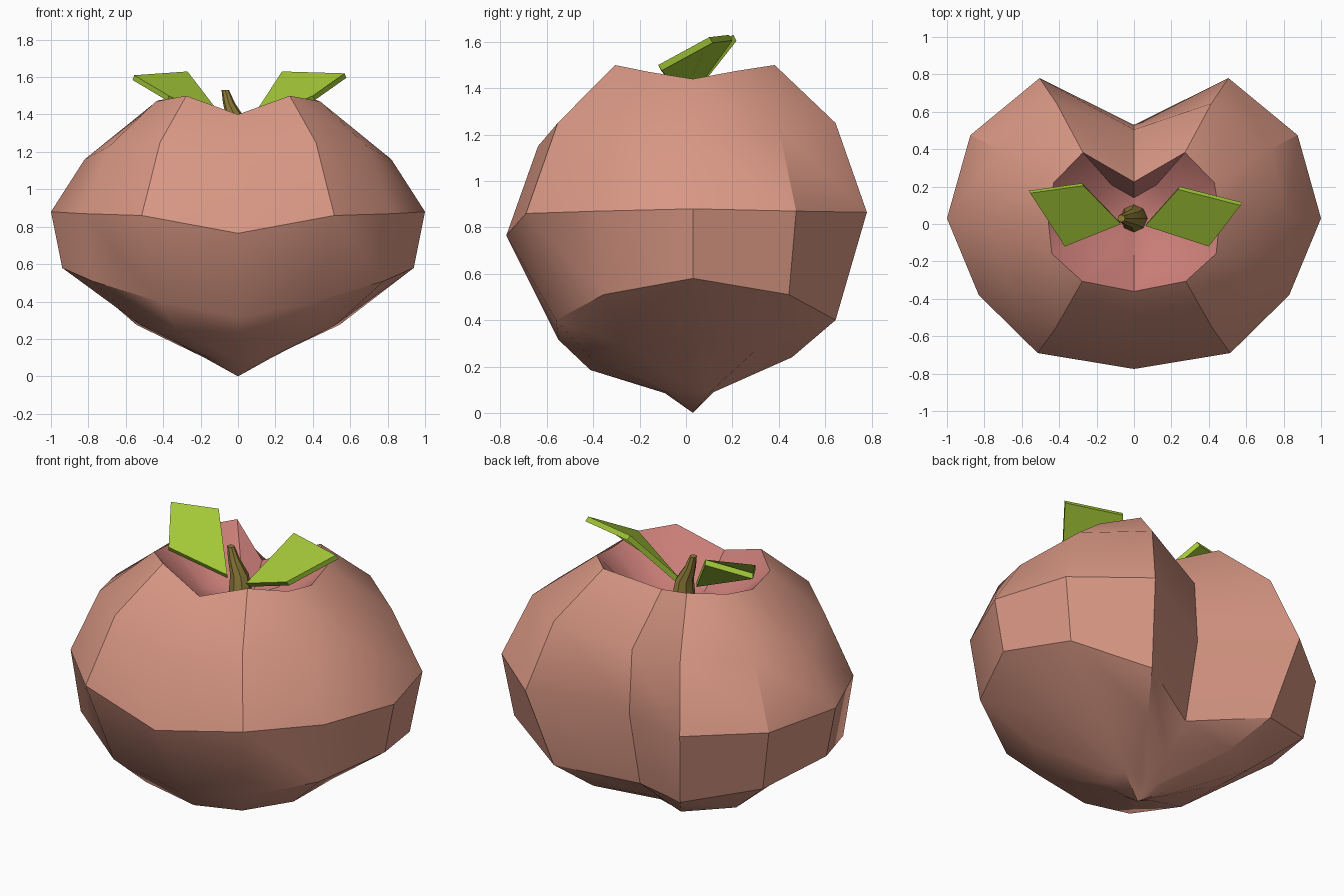
import bpy, math
from mathutils import Vector

if "Cube" in bpy.data.objects:
    bpy.data.objects.remove(bpy.data.objects["Cube"])

CY = 0.03  # y of the core axis


def material(name, rgb):
    m = bpy.data.materials.new(name)
    m.diffuse_color = (*rgb, 1)
    m.use_nodes = True
    m.node_tree.nodes["Principled BSDF"].inputs["Base Color"].default_value = m.diffuse_color
    return m


def make(name, verts, faces, mat, smooth=True):
    me = bpy.data.meshes.new(name)
    me.from_pydata(verts, [], faces)
    me.materials.append(mat)
    ob = bpy.data.objects.new(name, me)
    bpy.context.collection.objects.link(ob)
    bpy.ops.object.select_all(action='DESELECT')
    ob.select_set(True)
    bpy.context.view_layer.objects.active = ob
    if smooth:
        bpy.ops.object.shade_smooth_by_angle(angle=math.radians(30))
    return ob


def loft(name, rings, tip, mat):
    """Bridge equal rings (counter-clockwise, top to bottom) and close to a tip."""
    n = len(rings[0])
    verts = [v for r in rings for v in r] + [tip]
    faces = []
    for k in range(len(rings) - 1):
        for i in range(n):
            j = (i + 1) % n
            faces.append((k*n + i, k*n + n + i, k*n + n + j, k*n + j))
    last = (len(rings) - 1) * n
    faces += [(last + i, len(verts) - 1, last + (i + 1) % n) for i in range(n)]
    return make(name, verts, faces, mat)


skin = material("skin", (0.69, 0.31, 0.23))
flesh = material("inner_skin", (0.60, 0.21, 0.19))
wood = material("stem", (0.27, 0.20, 0.04))
green = material("leaf", (0.37, 0.58, 0.04))

# widest outline from back crease to front, right half
OUTLINE = [(0, .50), (.505, .75), (.875, .445), (1, 0),
           (.83, -.41), (.515, -.72), (0, -.805)]


def ring(scales, heights, sx=1.0):
    half = [(x*s*sx, y*s + CY, z) for (x, y), s, z in zip(OUTLINE, scales, heights)]
    loop = half + [(-x, y, z) for x, y, z in half[-2:0:-1]]
    return loop[::-1]  # counter-clockwise


rim = ring([.39, .47, .427, .40, .46, .467, .485],
           [1.39, 1.50, 1.475, 1.44, 1.47, 1.50, 1.40], 1.15)

# fruit body
body = [
    rim,
    ring([.95, .82, .83, .82, .83, .81, .83],
         [1.14, 1.25, 1.23, 1.16, 1.23, 1.25, 1.15]),
    ring([1]*7, [.77, .865, .87, .88, .87, .86, .765]),
    ring([.80, .82, .93, .94, .94, .82, .72],
         [.32, .40, .51, .58, .51, .40, .315]),
    ring([.48, .57, .62, .59, .63, .61, .55],
         [.185, .24, .275, .325, .275, .235, .185]),
    ring([.15, .12, .17, .18, .17, .16, .15],
         [.085, .09, .09, .10, .09, .09, .085]),
]
loft("fruit_body", body, (0, CY, 0), skin)

# hollow at the top
hollow = loft("top_hollow", [rim, ring([.22, .24, .24, .24, .24, .26, .26],
                                       [1.22, 1.27, 1.26, 1.25, 1.26, 1.27, 1.23])],
              (0, CY, 1.20), flesh)

# bent stem
def disc(cx, z, r, n=8):
    return [(cx + r*math.cos(2*math.pi*i/n), CY + r*math.sin(2*math.pi*i/n), z)
            for i in range(n)]


loft("stem", [disc(-.068, 1.53, .02), disc(-.048, 1.46, .032),
              disc(-.012, 1.38, .05), disc(0, 1.20, .075)][::1],
     (0, CY, 1.19), wood)
cap = disc(-.068, 1.53, .02)
make("stem_tip", cap, [tuple(range(8))], wood)


# leaves: four-cornered slabs
def leaf(name, corners):
    c = [Vector(p) for p in corners]
    n = (c[2] - c[0]).cross(c[3] - c[1]).normalized()
    if n.z < 0:
        c.reverse()
        n = -n
    verts = c + [p - n*0.03 for p in c]
    faces = [(0, 1, 2, 3), (7, 6, 5, 4)]
    faces += [(i, i + 4, (i + 1) % 4 + 4, (i + 1) % 4) for i in range(4)]
    make(name, verts, faces, green, False)


leaf("leaf_right", [(.06, -.01, 1.36), (.40, -.12, 1.50), (.57, .10, 1.62), (.235, .185, 1.63)])
leaf("leaf_left", [(-.07, .0, 1.37), (-.37, -.12, 1.50), (-.555, .165, 1.61), (-.27, .205, 1.63)])
